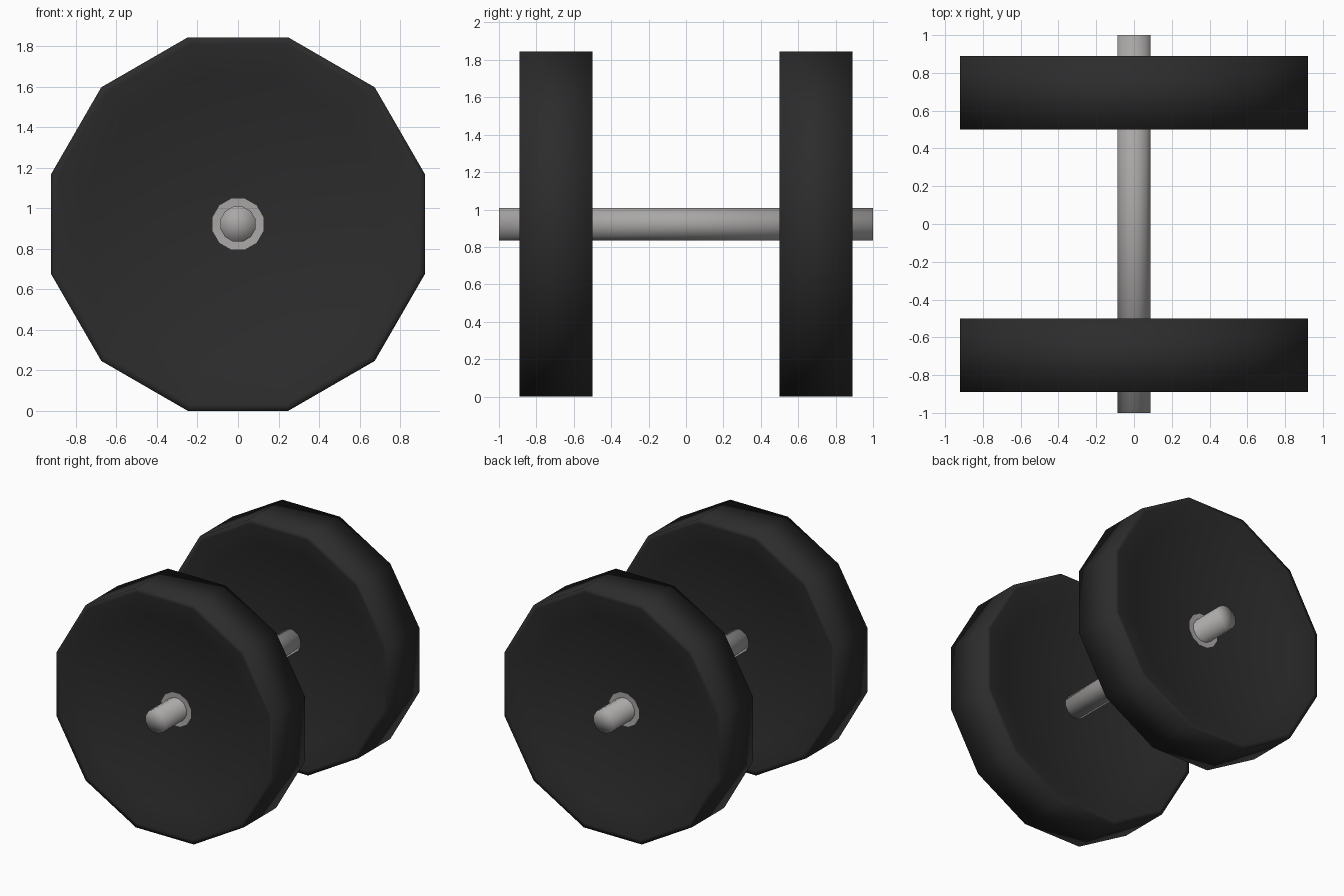
import bpy, bmesh, math

if "Cube" in bpy.data.objects:
    bpy.data.objects.remove(bpy.data.objects["Cube"])

SIDES = 12
AXIS_Z = 0.922


def material(name, rgb):
    m = bpy.data.materials.new(name)
    m.diffuse_color = (*rgb, 1.0)
    m.use_nodes = True
    m.node_tree.nodes["Principled BSDF"].inputs["Base Color"].default_value = m.diffuse_color
    return m


black = material("black_rubber", (0.025, 0.025, 0.025))
steel = material("brushed_steel", (0.40, 0.39, 0.385))


def lathe(name, profile, mats, index_rule=None):
    """Revolve (radius, y) points around the bar axis, closing both ends."""
    bm = bmesh.new()
    rings = []
    for r, y in profile:
        if r == 0:
            rings.append([bm.verts.new((0, y, AXIS_Z))] * SIDES)
            continue
        ring = []
        for i in range(SIDES):
            a = 2 * math.pi * (i + 0.5) / SIDES
            ring.append(bm.verts.new((r * math.cos(a), y, AXIS_Z + r * math.sin(a))))
        rings.append(ring)
    for k in range(len(rings) - 1):
        for i in range(SIDES):
            j = (i + 1) % SIDES
            quad = [rings[k][i], rings[k][j], rings[k + 1][j], rings[k + 1][i]]
            f = bm.faces.new(list(dict.fromkeys(quad)))
            f.smooth = True
            if index_rule:
                f.material_index = index_rule(k)
    bmesh.ops.recalc_face_normals(bm, faces=bm.faces)
    me = bpy.data.meshes.new(name)
    bm.to_mesh(me)
    bm.free()
    for m in mats:
        me.materials.append(m)
    ob = bpy.data.objects.new(name, me)
    bpy.context.collection.objects.link(ob)
    return ob


# Handle bar running through both weights
lathe("handle_bar", [(0, -1), (0.09, -1), (0.09, 1), (0, 1)], [steel])

# Weights: bowl-shaped on both sides, steel hub ring on the outer side
R, DEPTH = 0.954, 0.14
bowl = [(r, DEPTH * (1 - (r / 0.92) ** 2)) for r in (0.13, 0.35, 0.55, 0.75, 0.92)]
for name, s in (("front_weight", -1), ("back_weight", 1)):
    outer = [(0, 0.75)] + [(r, 0.89 - d) for r, d in bowl] + [(R, 0.89)]
    inner = [(R, 0.50)] + [(r, 0.50 + d) for r, d in reversed(bowl)] + [(0, 0.64)]
    lathe(name, [(r, s * y) for r, y in outer + inner], [black, steel],
          lambda k: 1 if k == 0 else 0)
